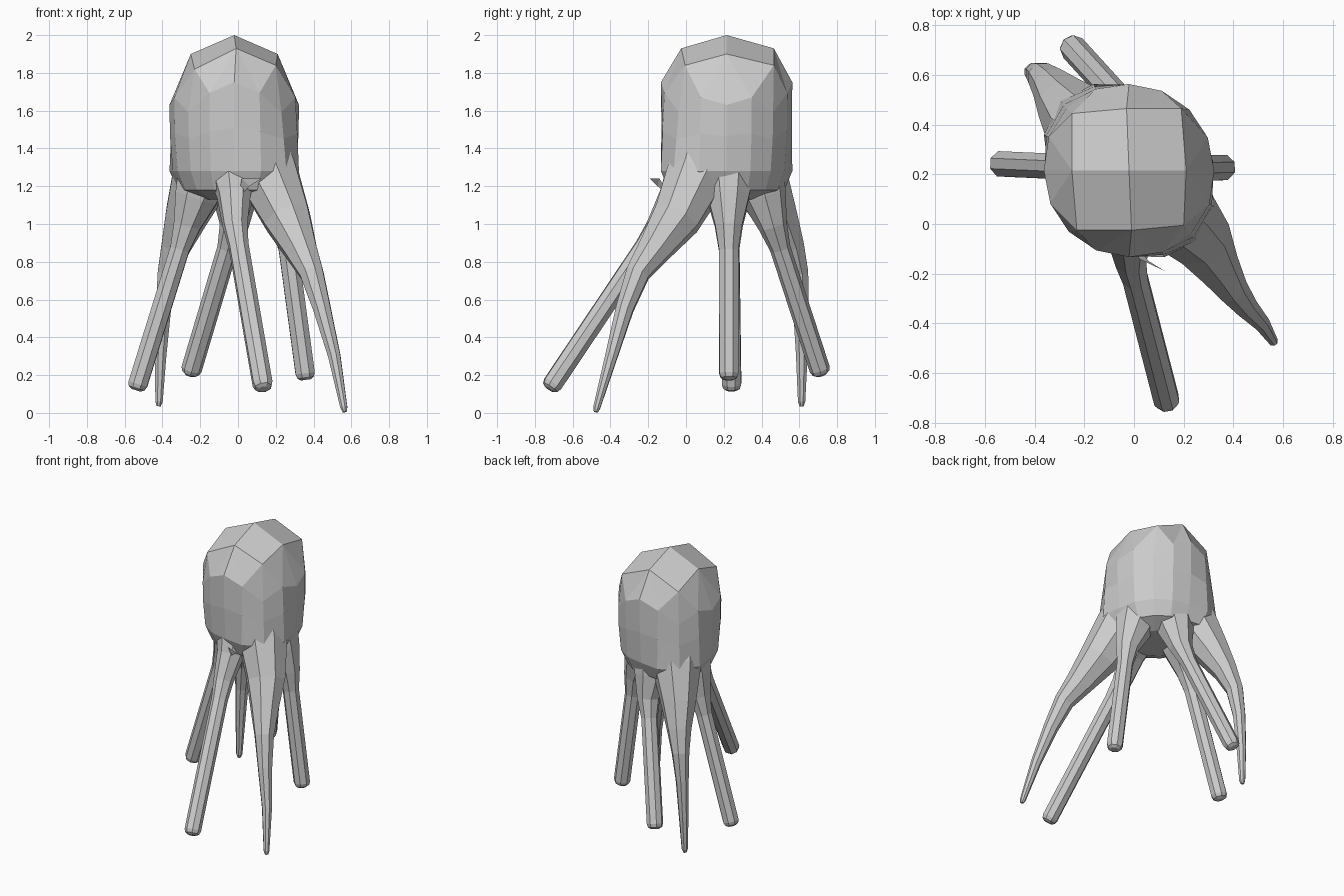
import bpy, bmesh
from math import sin, cos, pi
from mathutils import Vector

if "Cube" in bpy.data.objects:
    bpy.data.objects.remove(bpy.data.objects["Cube"])

CX, CY = -0.02, 0.215


def finish(bm, name):
    bmesh.ops.recalc_face_normals(bm, faces=bm.faces)
    mesh = bpy.data.meshes.new(name)
    bm.to_mesh(mesh)
    bm.free()
    obj = bpy.data.objects.new(name, mesh)
    bpy.context.collection.objects.link(obj)
    return obj


def bridge(bm, a, b):
    n = len(a)
    for i in range(n):
        j = (i + 1) % n
        bm.faces.new((a[i], a[j], b[j], b[i]))


def tube(name, stations, sides=8):
    """Faceted limb through (x, y, z, radius) stations."""
    bm = bmesh.new()
    pts = [Vector(s[:3]) for s in stations]
    outward = Vector((pts[-1].x - CX, pts[-1].y - CY, 0))
    rings = []
    for i, s in enumerate(stations):
        d = (pts[min(i + 1, len(pts) - 1)] - pts[max(i - 1, 0)]).normalized()
        side = d.cross(outward).normalized()
        up = side.cross(d)
        angles = [2 * pi * (k + .5) / sides for k in range(sides)]
        rings.append([bm.verts.new(pts[i] + s[3] * (side * cos(t) + up * sin(t))) for t in angles])
    for a, b in zip(rings, rings[1:]):
        bridge(bm, a, b)
    bm.faces.new(rings[-1])   # root end stays open inside the head
    return finish(bm, name)


# Head: 2 x 2 crown panels, then sixteen-sided rings
bm = bmesh.new()
crown = [(.23, 0, 1.90), (.21, .25, 1.84), (-.01, .25, 1.93), (-.23, .23, 1.82),
         (-.23, 0, 1.90), (-.21, -.24, 1.82), (.01, -.24, 1.93), (.22, -.22, 1.84)]
top = [bm.verts.new((CX + x, CY + y, z)) for x, y, z in crown]
apex = bm.verts.new((CX, CY, 2.0))
for i in range(0, 8, 2):
    bm.faces.new((apex, top[i], top[i + 1], top[(i + 2) % 8]))

rings = []
lift = (-.5, 0, -1, .3, 1, .3, -1, 0)       # x side, corner, y side, corner
# mean height, x radius, y radius, height variation, bulge toward the two long arms
for z, rx, ry, dz, bulge in ((1.67, .343, .348, .08, .03), (1.48, .34, .345, .03, .09),
                             (1.28, .325, .33, 0, .2), (1.18, .28, .29, 0, .2),
                             (1.13, .17, .17, 0, 0)):
    ring = []
    for k in range(16):
        t = k * pi / 8
        s = 1 + bulge * max(0, -sin(2 * t))
        ring.append(bm.verts.new((CX + s * rx * cos(t), CY + s * ry * sin(t), z + dz * lift[k % 8])))
    rings.append(ring)
r = rings[0]
for i in range(8):
    a, b = top[i], top[(i + 1) % 8]
    m = r[2 * i + 1]
    bm.faces.new((a, m, r[2 * i]))
    bm.faces.new((a, b, m))
    bm.faces.new((b, r[(2 * i + 2) % 16], m))
for a, b in zip(rings, rings[1:]):
    bridge(bm, a, b)
bm.faces.new(rings[-1])
finish(bm, "head")

# Two long tapering arms, roots blending into the head
tube("front_right_long_arm", [(.09, .12, 1.46, .17), (.16, .06, 1.26, .17), (.26, -.05, 1.03, .133),
     (.33, -.165, .87, .094), (.39, -.255, .74, .067), (.445, -.325, .55, .05),
     (.51, -.395, .30, .035), (.56, -.472, .03, .02), (.565, -.477, .005, .012)])
tube("back_left_long_arm", [(-.12, .31, 1.46, .17), (-.19, .38, 1.26, .17), (-.275, .48, 1.04, .12),
     (-.33, .55, .88, .083), (-.37, .592, .74, .06), (-.395, .608, .55, .044),
     (-.41, .613, .30, .033), (-.418, .612, .06, .021), (-.42, .612, .035, .012)])


# Four straight arms with flared roots and blunt rounded ends
def straight_arm(name, root, neck, end, flare=.022, r=.055):
    root, neck, end = Vector(root), Vector(neck), Vector(end)
    d = (end - neck).normalized()
    rows = [(root, .17), (root.lerp(neck, .6), r + flare * 3), (neck, r + flare),
            (neck + d * .13, r), (end - d * .035, r), (end - d * .012, r * .85), (end, r * .5)]
    tube(name, [(*p, rad) for p, rad in rows])


straight_arm("front_arm", (-.03, .08, 1.38), (-.015, -.145, .99), (.135, -.725, .125), .012)
straight_arm("left_arm", (-.15, .22, 1.36), (-.27, .23, .99), (-.54, .242, .12))
straight_arm("right_arm", (.12, .22, 1.38), (.25, .225, .99), (.36, .227, .175))
straight_arm("back_arm", (-.01, .34, 1.38), (-.02, .46, .99), (-.255, .718, .20))

# Small flap beside the front arm
bm = bmesh.new()
p = [bm.verts.new(v) for v in ((.02, -.14, 1.24), (.125, -.19, 1.24), (.06, -.15, 1.2), (.0, -.08, 1.14))]
bm.faces.new((p[0], p[1], p[2]))
bm.faces.new((p[0], p[2], p[3]))
finish(bm, "small_flap")
